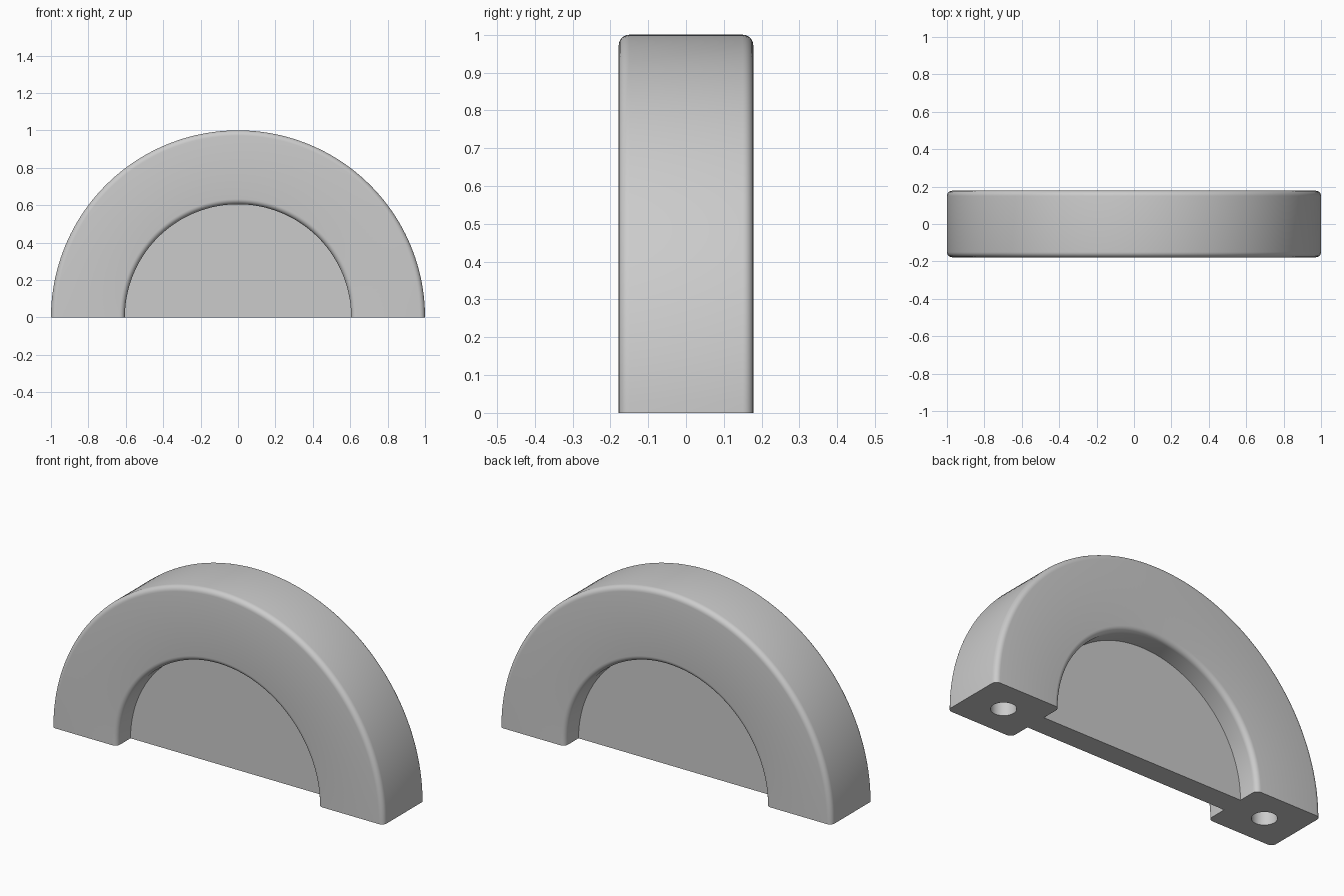
import bpy
import bmesh
from math import pi, sin, cos
from mathutils import Matrix

OUTER, INNER = 1.0, 0.605
HALF_DEPTH, HALF_WEB = 0.178, 0.06
FILLET, STEPS, SEGMENTS = 0.028, 6, 96
HOLE_RADIUS, HOLE_DEPTH = 0.062, 0.2

cube = bpy.data.objects.get("Cube")
if cube:
    bpy.data.objects.remove(cube, do_unlink=True)

grey = bpy.data.materials.new("plain grey")
grey.use_nodes = True
grey.diffuse_color = (0.6, 0.6, 0.6, 1)
grey.node_tree.nodes["Principled BSDF"].inputs["Base Color"].default_value = (0.6, 0.6, 0.6, 1)


def add_object(name, bm):
    bmesh.ops.recalc_face_normals(bm, faces=bm.faces)
    mesh = bpy.data.meshes.new(name)
    bm.to_mesh(mesh)
    bm.free()
    mesh.materials.append(grey)
    obj = bpy.data.objects.new(name, mesh)
    bpy.context.collection.objects.link(obj)
    return obj


def fillet(radius, depth, start):
    """Quarter-circle points (radius, depth) around a fillet centre."""
    return [(radius + FILLET * cos(start - pi / 2 * i / STEPS),
             depth + FILLET * sin(start - pi / 2 * i / STEPS)) for i in range(STEPS + 1)]


# Back half of the cross-section: thin web, rounded inner rim, rounded outer rim
edge = HALF_DEPTH - FILLET
back = [(0, HALF_WEB), (INNER, HALF_WEB)]
back += fillet(INNER + FILLET, edge, pi) + fillet(OUTER - FILLET, edge, pi / 2)
profile = back + [(r, -y) for r, y in reversed(back)]

# Revolve the section through half a turn and close both feet
bm = bmesh.new()
rings = []
for s in range(SEGMENTS + 1):
    a = pi * s / SEGMENTS
    rings.append([bm.verts.new((r * cos(a), y, r * sin(a))) for r, y in profile])
count = len(profile)
for ring, following in zip(rings, rings[1:]):
    for i in range(count - 1):
        bm.faces.new((ring[i], ring[i + 1], following[i + 1], following[i]))
bm.faces.new(rings[0])
bm.faces.new(rings[-1])
bmesh.ops.remove_doubles(bm, verts=bm.verts, dist=0.00001)
arch = add_object("half_round_arch", bm)

# Blind round holes in the two feet
bm = bmesh.new()
for side in (-1, 1):
    bmesh.ops.create_cone(bm, cap_ends=True, segments=40, radius1=HOLE_RADIUS,
                          radius2=HOLE_RADIUS, depth=2 * HOLE_DEPTH,
                          matrix=Matrix.Translation((side * (OUTER + INNER) / 2, 0, 0)))
cutter = add_object("hole_cutter", bm)
cutter.hide_render = True

cut = arch.modifiers.new("foot holes", "BOOLEAN")
cut.operation = "DIFFERENCE"
cut.solver = "EXACT"
cut.object = cutter

bpy.ops.object.select_all(action="DESELECT")
bpy.context.view_layer.objects.active = arch
arch.select_set(True)
bpy.ops.object.modifier_apply(modifier=cut.name)
bpy.data.objects.remove(cutter, do_unlink=True)
bpy.ops.object.shade_smooth_by_angle(angle=pi / 6)
